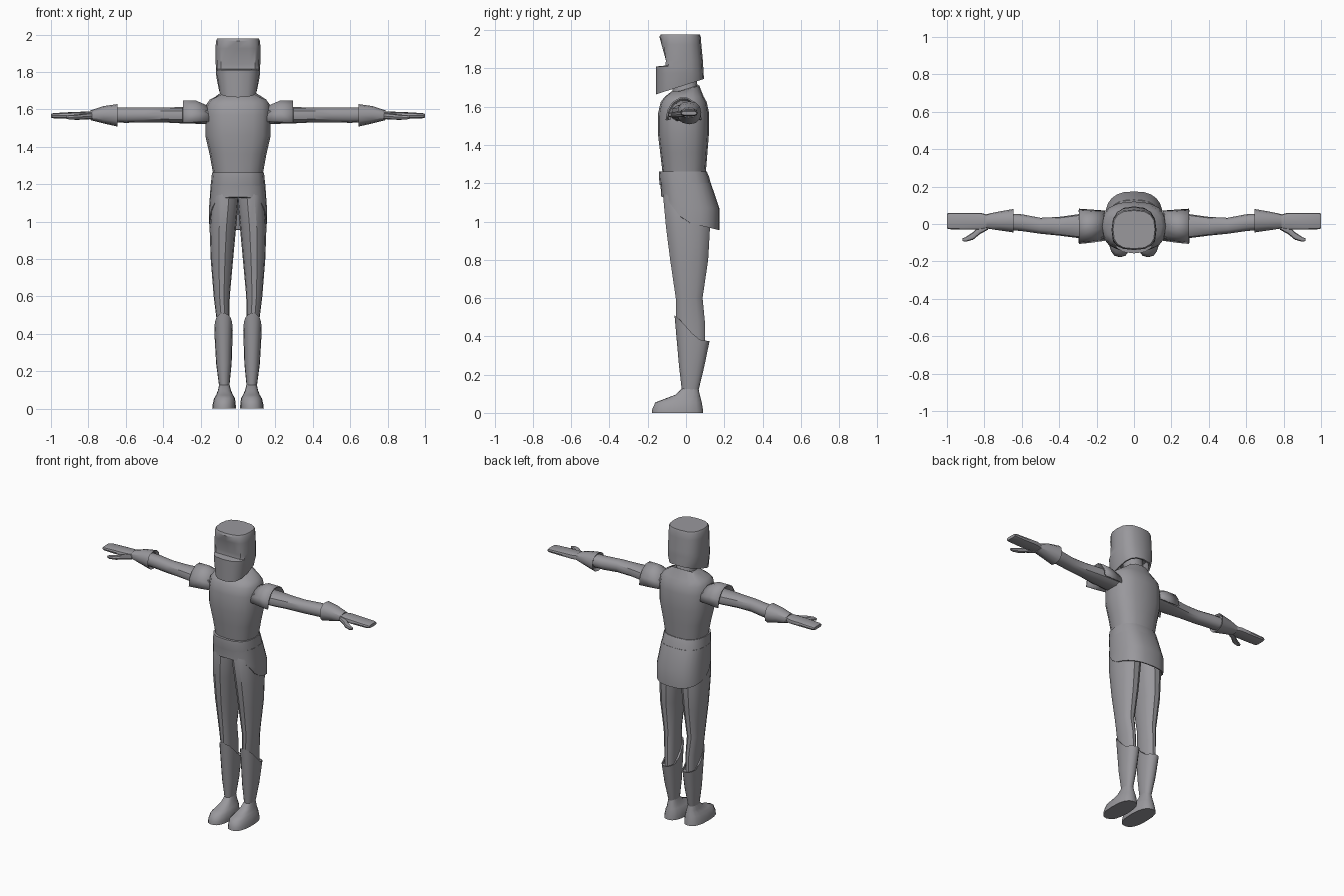
import bpy, bmesh, math

steel = bpy.data.materials.new("grey steel")
steel.diffuse_color = (0.32, 0.315, 0.335, 1)


def finish(name, bm, mirror=False, angle=35, thick=0):
    bmesh.ops.recalc_face_normals(bm, faces=bm.faces[:])
    me = bpy.data.meshes.new(name)
    bm.to_mesh(me)
    bm.free()
    me.materials.append(steel)
    ob = bpy.data.objects.new(name, me)
    bpy.context.collection.objects.link(ob)
    if thick:
        s = ob.modifiers.new("Thickness", "SOLIDIFY")
        s.thickness = thick
    if mirror:
        m = ob.modifiers.new("Mirror", "MIRROR")
        m.use_axis = (True, False, False)
    bpy.ops.object.select_all(action="DESELECT")
    bpy.context.view_layer.objects.active = ob
    ob.select_set(True)
    bpy.ops.object.shade_smooth_by_angle(angle=math.radians(angle))
    return ob


def loft(name, rings, axis="z", n=16, p=2.3, mod=None, mirror=False, angle=35):
    """Skin rings of (position, min_a, max_a, min_b, max_b) along an axis."""
    bm = bmesh.new()
    loops = []
    for i, (t, a0, a1, b0, b1) in enumerate(rings):
        loop = []
        for k in range(n):
            c, s = math.cos(2 * math.pi * k / n), math.sin(2 * math.pi * k / n)
            a = (a0 + a1) / 2 + (a1 - a0) / 2 * math.copysign(abs(c) ** (2 / p), c)
            b = (b0 + b1) / 2 + (b1 - b0) / 2 * math.copysign(abs(s) ** (2 / p), s)
            co = (a, b, t) if axis == "z" else (t, a, b)
            loop.append(bm.verts.new(mod(i, *co) if mod else co))
        loops.append(loop)
    for lo, hi in zip(loops, loops[1:]):
        for k in range(n):
            bm.faces.new((lo[k], lo[(k + 1) % n], hi[(k + 1) % n], hi[k]))
    bm.faces.new(loops[0])
    bm.faces.new(loops[-1])
    return finish(name, bm, mirror, angle)


def lerp(v, pts):
    """Piecewise linear lookup."""
    if v <= pts[0][0]:
        return pts[0][1]
    for (x0, y0), (x1, y1) in zip(pts, pts[1:]):
        if v <= x1:
            return y0 + (y1 - y0) * (v - x0) / (x1 - x0)
    return pts[-1][1]


def sym(z, w, y0, y1):
    return (z, -w, w, y0, y1)


# helmet: hollow underneath, slanted rim, face recessed above a visor ledge
visor = {5: -0.108, 6: -0.105, 7: -0.128}


def helmet_shape(i, x, y, z):
    if z < 1.7:
        z += (y + 0.155) * 0.32
    return x, max(y, visor.get(i, -1)), z


loft("helmet", [sym(1.79, 0.09, -0.135, 0.075), sym(1.668, 0.092, -0.145, 0.083),
                sym(1.665, 0.102, -0.157, 0.094), sym(1.775, 0.116, -0.157, 0.092),
                sym(1.81, 0.118, -0.157, 0.09), sym(1.815, 0.118, -0.155, 0.09),
                sym(1.842, 0.119, -0.15, 0.088), sym(1.925, 0.12, -0.142, 0.08),
                sym(1.965, 0.118, -0.139, 0.077), sym(1.978, 0.112, -0.132, 0.072)],
     p=2.7, mod=helmet_shape)

# neck
loft("neck", [sym(1.6, 0.08, -0.08, 0.09), sym(1.68, 0.062, -0.07, 0.065),
              sym(1.8, 0.058, -0.07, 0.045)], n=12)

# breastplate, collar rises toward the back
loft("breastplate", [sym(1.25, 0.132, -0.122, 0.103), sym(1.36, 0.152, -0.135, 0.112),
                     sym(1.46, 0.175, -0.147, 0.12), sym(1.57, 0.175, -0.145, 0.12),
                     sym(1.625, 0.17, -0.132, 0.108), sym(1.653, 0.15, -0.11, 0.092),
                     sym(1.68, 0.09, -0.075, 0.068)], p=2.5, angle=40,
     mod=lambda i, x, y, z: (x, y, z + (max(0, y) * 0.5 if i == 6 else 0)))

# belt and skirt with an arched hem
hem = [(-0.135, 1.135), (-0.1, 1.115), (-0.01, 1.0), (0.172, 0.955)]


def skirt_shape(i, x, y, z):
    return x, y, lerp(y, hem) if i in (1, 2) else max(z, lerp(y, hem) + 0.02)


loft("skirt", [sym(1.19, 0.125, -0.115, 0.1), sym(1, 0.147, -0.122, 0.164),
               sym(1, 0.155, -0.13, 0.174), sym(1.07, 0.155, -0.13, 0.174),
               sym(1.2, 0.146, -0.135, 0.13)], n=24, p=2.6, mod=skirt_shape)
loft("belt", [sym(1.19, 0.146, -0.137, 0.132), sym(1.235, 0.142, -0.142, 0.12),
              sym(1.262, 0.139, -0.14, 0.108)], p=2.6)

# legs
loft("legs", [(0.33, 0.045, 0.11, -0.03, 0.1), (0.48, 0.045, 0.115, -0.052, 0.1),
              (0.6, 0.044, 0.13, -0.055, 0.088), (0.8, 0.026, 0.146, -0.085, 0.118),
              (0.97, 0.01, 0.152, -0.107, 0.128), (1.13, -0.005, 0.142, -0.122, 0.12),
              (1.2, -0.005, 0.125, -0.11, 0.1)], n=14, mirror=True)

# greaves, top edge drops toward the calf
cuff = [(-0.06, 0.51), (-0.03, 0.485), (0.06, 0.385), (0.12, 0.375)]


def greave_shape(i, x, y, z):
    return x, y, lerp(y, cuff) - (0.012 if i == 4 else 0) if i > 1 else z


loft("greaves", [(0.12, 0.046, 0.101, -0.022, 0.066), (0.24, 0.034, 0.117, -0.036, 0.095),
                 (0.4, 0.028, 0.127, -0.06, 0.123), (0.4, 0.034, 0.121, -0.054, 0.117),
                 (0.4, 0.036, 0.119, -0.05, 0.113)], mod=greave_shape, mirror=True)

# shoes
loft("shoes", [(0, 0.012, 0.138, -0.178, 0.09), (0.02, 0.012, 0.136, -0.176, 0.088),
               (0.055, 0.016, 0.128, -0.16, 0.082), (0.072, 0.026, 0.117, -0.115, 0.078),
               (0.095, 0.037, 0.108, -0.055, 0.072), (0.13, 0.046, 0.1, -0.018, 0.064)],
     p=2.5, angle=50, mirror=True)

# arms
loft("arms", [(0.12, -0.085, 0.065, 1.52, 1.61), (0.3, -0.075, 0.052, 1.525, 1.612),
              (0.4, -0.062, 0.038, 1.53, 1.61), (0.5, -0.052, 0.033, 1.53, 1.61),
              (0.6, -0.038, 0.052, 1.528, 1.61), (0.68, -0.03, 0.055, 1.53, 1.61)],
     axis="x", n=12, mirror=True)

# gauntlet cuffs
loft("gauntlets", [(0.66, -0.03, 0.065, 1.525, 1.615), (0.645, -0.045, 0.08, 1.508, 1.628),
                   (0.72, -0.034, 0.067, 1.525, 1.617), (0.788, -0.024, 0.053, 1.542, 1.595)],
     axis="x", n=12, mirror=True)

# hands and thumbs
loft("hands", [(0.77, -0.018, 0.045, 1.548, 1.59), (0.82, -0.03, 0.06, 1.55, 1.588),
               (0.9, -0.03, 0.06, 1.55, 1.585), (0.985, -0.028, 0.06, 1.552, 1.58),
               (1.0, -0.024, 0.056, 1.556, 1.576)], axis="x", n=12, p=3.2, mirror=True)
loft("thumbs", [(0.78, -0.03, 0.01, 1.548, 1.58), (0.825, -0.055, -0.01, 1.545, 1.577),
                (0.86, -0.084, -0.043, 1.544, 1.572), (0.9, -0.095, -0.07, 1.545, 1.57),
                (0.918, -0.091, -0.077, 1.55, 1.565)], axis="x", n=8, mirror=True)

# pauldrons: arched shells open below
bm = bmesh.new()
rows = []
for x, y0, y1, z0, z1 in ((0.155, -0.09, 0.072, 1.535, 1.617), (0.225, -0.1, 0.077, 1.532, 1.647),
                          (0.295, -0.107, 0.082, 1.53, 1.647)):
    rows.append([bm.verts.new((x, (y0 + y1) / 2 + (y1 - y0) / 2 * math.cos(math.pi * k / 7),
                               z0 + (z1 - z0) / math.sin(math.pi * 3 / 7)
                               * math.sin(math.pi * k / 7))) for k in range(8)])
for r, s in zip(rows, rows[1:]):
    for k in range(7):
        bm.faces.new((r[k], r[k + 1], s[k + 1], s[k]))
finish("pauldrons", bm, True, 40, 0.008)
